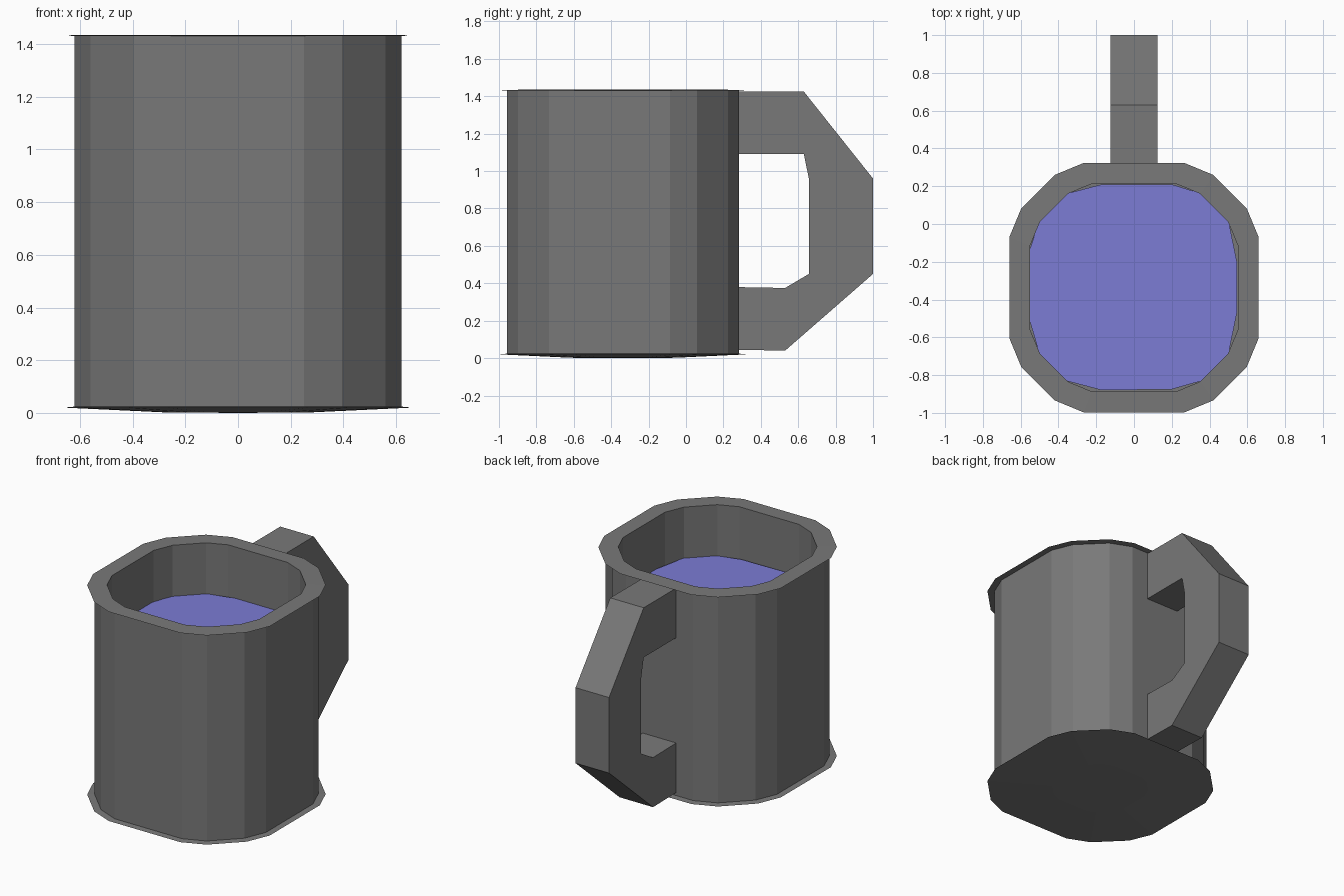
import bpy, bmesh

if "Cube" in bpy.data.objects:
    bpy.data.objects.remove(bpy.data.objects["Cube"])

CY = -0.337          # centre of the cup in y
Z_LIQUID = 1.09


def make_object(name, bm, color, fix_normals=True):
    if fix_normals:
        bmesh.ops.recalc_face_normals(bm, faces=bm.faces)
    me = bpy.data.meshes.new(name)
    bm.to_mesh(me)
    bm.free()
    mat = bpy.data.materials.new(name + "_colour")
    mat.diffuse_color = color
    mat.use_nodes = True
    mat.node_tree.nodes["Principled BSDF"].inputs["Base Color"].default_value = mat.diffuse_color
    me.materials.append(mat)
    ob = bpy.data.objects.new(name, me)
    bpy.context.collection.objects.link(ob)
    return ob


def outline(r):
    """16-sided rounded square with half width r."""
    a, b, c = 0.405 * r, 0.637 * r, 0.904 * r
    quarter = [(r, a), (c, b), (b, c), (a, r)]
    pts = []
    for _ in range(4):
        pts += quarter
        quarter = [(-y, x) for x, y in quarter]
    return pts


DARK_GREY = (0.19, 0.19, 0.19, 1)
BLUE = (0.20, 0.20, 0.66, 1)

# Cup: stacked rings from the base, up the outside, over the rim, down inside
rings = [(0.28, 0.002), (0.66, 0.02), (0.62, 0.024), (0.62, 1.430),
         (0.66, 1.433), (0.55, 1.435), (0.55, 0.12)]
bm = bmesh.new()
loops = [[bm.verts.new((x, y + CY, z)) for x, y in outline(r)] for r, z in rings]
for lo, hi in zip(loops, loops[1:]):
    for i in range(16):
        j = (i + 1) % 16
        bm.faces.new((lo[i], lo[j], hi[j], hi[i]))
base = bm.verts.new((0, CY, 0))
for i in range(16):
    bm.faces.new((base, loops[0][(i + 1) % 16], loops[0][i]))
bm.faces.new(loops[-1])
make_object("cup", bm, DARK_GREY)

# Handle: side profile (y, z) extruded across x
profile = [(0.25, 1.425), (0.63, 1.425), (1.0, 0.96), (1.0, 0.45),
           (0.53, 0.04), (0.25, 0.045), (0.25, 0.38), (0.53, 0.375),
           (0.657, 0.45), (0.657, 0.96), (0.63, 1.09), (0.25, 1.09)]
bm = bmesh.new()
face = bm.faces.new([bm.verts.new((-0.125, y, z)) for y, z in profile])
ext = bmesh.ops.extrude_face_region(bm, geom=[face], use_keep_orig=True)
bmesh.ops.translate(bm, vec=(0.25, 0, 0),
                    verts=[v for v in ext["geom"] if isinstance(v, bmesh.types.BMVert)])
make_object("handle", bm, DARK_GREY)

# Liquid surface, slightly uneven against the inner wall
edge = [(0.20, 0.21), (-0.17, 0.21), (-0.36, 0.16), (-0.50, 0.02),
        (-0.55, -0.13), (-0.55, -0.52), (-0.50, -0.69), (-0.36, -0.83),
        (-0.17, -0.88), (0.20, -0.875), (0.36, -0.83), (0.50, -0.69),
        (0.545, -0.47), (0.545, -0.20), (0.50, 0.02), (0.36, 0.16)]
bm = bmesh.new()
bm.faces.new([bm.verts.new((x, y, Z_LIQUID)) for x, y in edge])
make_object("liquid", bm, BLUE, fix_normals=False)
